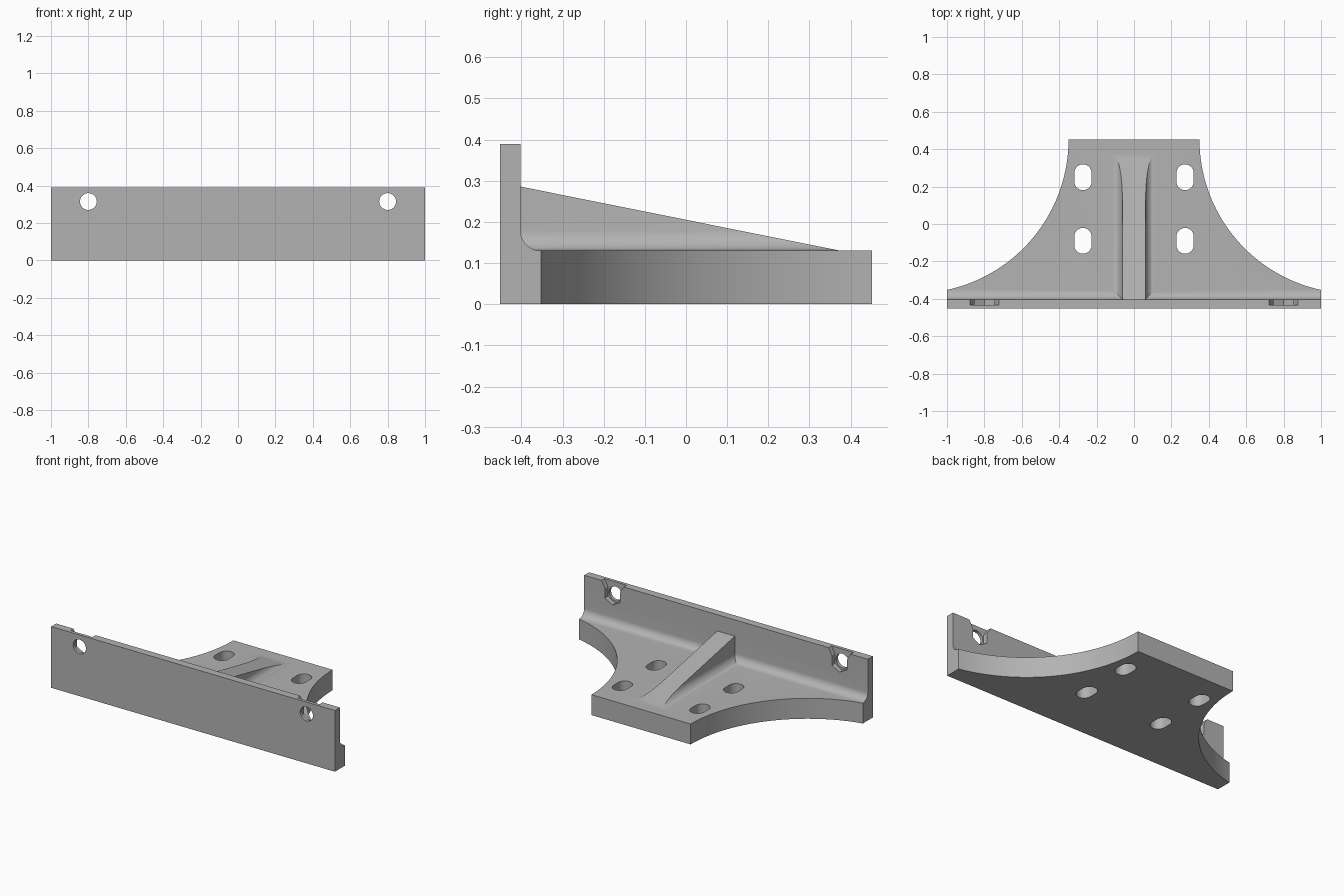
import bpy, bmesh, math
from mathutils import Vector

cube = bpy.data.objects.get("Cube")
if cube:
    bpy.data.objects.remove(cube, do_unlink=True)

FRONT, WALL_BACK, REAR = -0.4525, -0.4025, 0.4525
PLATE_TOP, WALL_TOP, FILLET = 0.13, 0.39, 0.05

grey = bpy.data.materials.new("plain grey")
grey.use_nodes = True
COLOUR = (0.45, 0.45, 0.45, 1)
grey.diffuse_color = COLOUR
grey.node_tree.nodes["Principled BSDF"].inputs["Base Color"].default_value = COLOUR

# Coordinate order that puts a 2D profile and its extrusion depth into space
PLACE = {"x": lambda a, b, d: (d, a, b),
         "y": lambda a, b, d: (a, d, b),
         "z": lambda a, b, d: (a, b, d)}


def prism(name, profile, axis, start, end, slope=None):
    """Extrude a closed profile along an axis, optionally trimmed by a plane."""
    bm = bmesh.new()
    face = bm.faces.new([bm.verts.new(PLACE[axis](a, b, start)) for a, b in profile])
    new = bmesh.ops.extrude_face_region(bm, geom=[face])["geom"]
    move = Vector(PLACE[axis](0, 0, end - start))
    bmesh.ops.translate(bm, vec=move, verts=[v for v in new if isinstance(v, bmesh.types.BMVert)])
    if slope:
        cut = bmesh.ops.bisect_plane(bm, geom=bm.verts[:] + bm.edges[:] + bm.faces[:],
                                     plane_co=slope[0], plane_no=slope[1], clear_outer=True)
        edges = [e for e in cut["geom_cut"] if isinstance(e, bmesh.types.BMEdge)]
        bmesh.ops.contextual_create(bm, geom=edges)
    bmesh.ops.recalc_face_normals(bm, faces=bm.faces[:])
    mesh = bpy.data.meshes.new(name)
    bm.to_mesh(mesh)
    bm.free()
    mesh.materials.append(grey)
    obj = bpy.data.objects.new(name, mesh)
    bpy.context.collection.objects.link(obj)
    return obj


def arc(cx, cy, r, a0, a1, steps):
    angles = [math.radians(a0 + (a1 - a0) * i / steps) for i in range(steps + 1)]
    return [(cx + r * math.cos(a), cy + r * math.sin(a)) for a in angles]


def mirrored(half):
    return half + [(-x, y) for x, y in reversed(half)]


def combine(target, other, operation):
    mod = target.modifiers.new(other.name, "BOOLEAN")
    mod.operation, mod.solver, mod.object = operation, "EXACT", other
    bpy.context.view_layer.objects.active = target
    bpy.ops.object.modifier_apply(modifier=mod.name)
    bpy.data.objects.remove(other, do_unlink=True)


# Upright wall with a foot and a rounded inner corner
foot = WALL_BACK + FILLET
profile = [(FRONT, 0), (foot, 0)]
profile += arc(foot, PLATE_TOP + FILLET, FILLET, 270, 180, 10)
profile += [(WALL_BACK, WALL_TOP), (FRONT, WALL_TOP)]
bracket = prism("bracket", profile, "x", -1, 1)

# Base plate with concave circular sides
half_rear = 0.35
run, rise = 1 - half_rear, REAR - foot
radius = (run ** 2 + rise ** 2) / (2 * run)
sweep = math.degrees(math.asin(rise / radius))
side = [(0.98, foot - 0.03)] + arc(half_rear + radius, REAR, radius, 180 + sweep, 180, 40)
combine(bracket, prism("base_plate", mirrored(side), "z", 0, PLATE_TOP), "UNION")

# Central rib: flared at its base and sloping down to the rear
half_rib = 0.062
rib_half = [(half_rib + FILLET, 0.03)]
rib_half += arc(half_rib + FILLET, PLATE_TOP + FILLET, FILLET, 270, 180, 10)
rib_half += [(half_rib, WALL_TOP)]
low, high = Vector((0, 0.375, PLATE_TOP)), Vector((0, WALL_BACK, 0.286))
normal = Vector((0, high.z - low.z, low.y - high.y))
rib = prism("rib", mirrored(rib_half), "y", WALL_BACK - 0.02, 0.44, (low, normal))
combine(bracket, rib, "UNION")

for s in (-1, 1):
    # Slots through the plate
    for y in (-0.09, 0.25):
        slot = arc(s * 0.273, y + 0.023, 0.046, 0, 180, 14)
        slot += arc(s * 0.273, y - 0.023, 0.046, 180, 360, 14)
        combine(bracket, prism("slot_cutter", slot, "z", -0.1, 0.3), "DIFFERENCE")
    # Round bolt holes and nut pockets open at the wall's top
    x, z = s * 0.8, 0.315
    hole = arc(x, z, 0.045, 0, 360, 32)[:-1]
    combine(bracket, prism("hole_cutter", hole, "y", -0.6, -0.3), "DIFFERENCE")
    right = [(0.089, 0.41), (0.053, 0.346), (0.053, 0.284)]
    pocket = right + [(0, 0.254)] + [(-a, b) for a, b in reversed(right)]
    pocket = [(x + a, b) for a, b in pocket]
    combine(bracket, prism("pocket_cutter", pocket, "y", WALL_BACK - 0.03, -0.3), "DIFFERENCE")

# Smooth the curved surfaces and keep the edges sharp
bpy.ops.object.select_all(action="DESELECT")
bracket.select_set(True)
bpy.context.view_layer.objects.active = bracket
bpy.ops.object.shade_smooth_by_angle(angle=math.radians(25))
